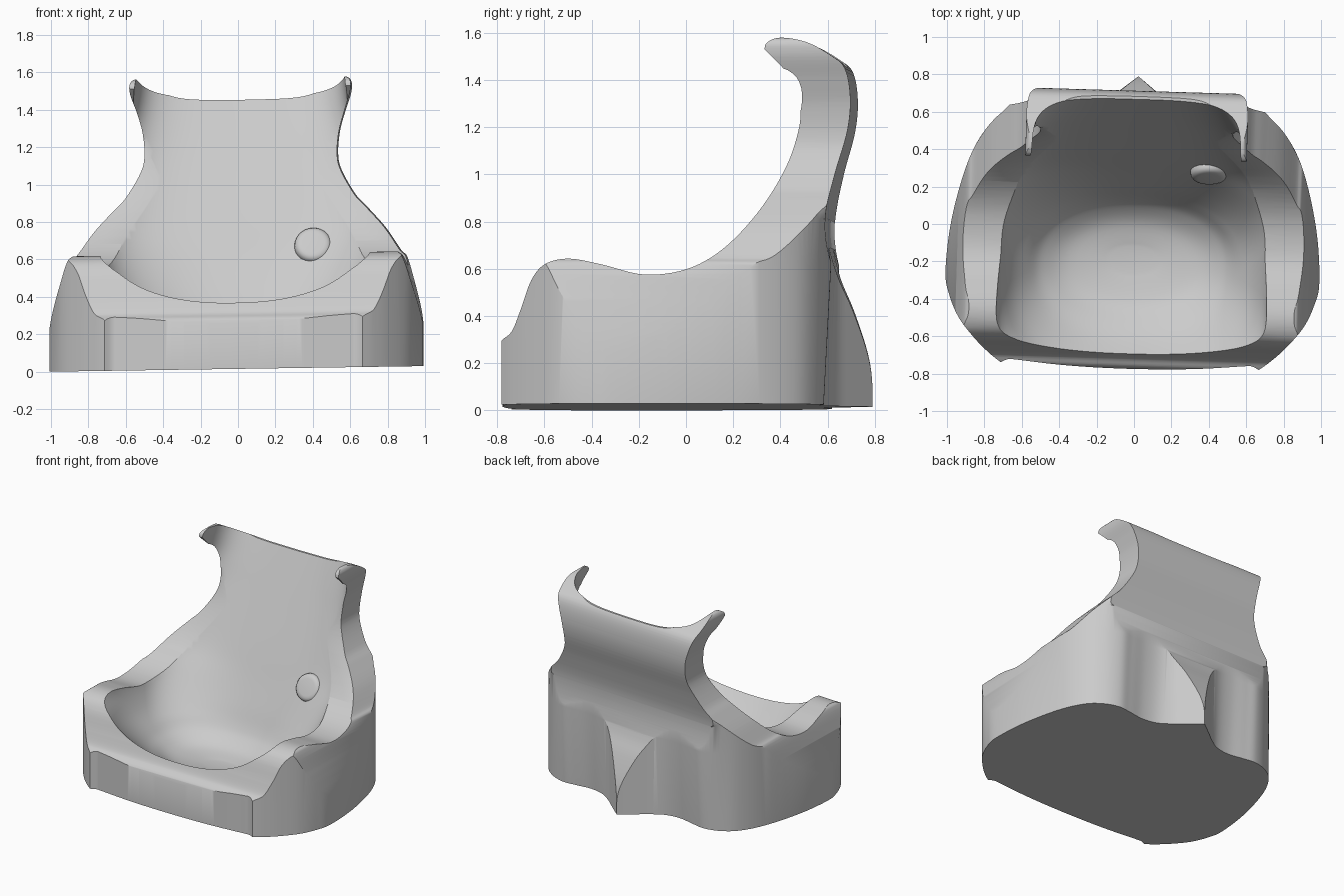
import bpy, bmesh, math
from mathutils import Matrix, Vector

if "Cube" in bpy.data.objects:
    bpy.data.objects.remove(bpy.data.objects["Cube"])

grey = bpy.data.materials.new("plain grey")
grey.use_nodes = True
GREY = (0.6, 0.6, 0.6, 1)
grey.diffuse_color = GREY
grey.node_tree.nodes["Principled BSDF"].inputs["Base Color"].default_value = GREY


def smooth(pts, k=6):
    """Catmull-Rom curve through tuples of any length."""
    p = [pts[0]] + list(pts) + [pts[-1]]
    out = []
    for a, b, c, d in zip(p, p[1:], p[2:], p[3:]):
        for i in range(k):
            t = i / k
            out.append(tuple(
                0.5 * (2 * q + (r - o) * t + (2 * o - 5 * q + 4 * r - s) * t * t
                       + (3 * q - o - 3 * r + s) * t ** 3)
                for o, q, r, s in zip(a, b, c, d)))
    return out + [pts[-1]]


def mirrored(half):
    """Close a half outline that starts and ends on, or near, the centre line."""
    return half + [(-x, y) for x, y in reversed(half) if x > 1e-5]


def loft(name, rings):
    bm = bmesh.new()
    loops = [[bm.verts.new(co) for co in ring] for ring in rings]
    for lo, hi in zip(loops, loops[1:]):
        for i in range(len(lo)):
            j = (i + 1) % len(lo)
            bm.faces.new((lo[i], lo[j], hi[j], hi[i]))
    bm.faces.new(loops[0])
    bm.faces.new(loops[-1])
    bmesh.ops.recalc_face_normals(bm, faces=bm.faces)
    mesh = bpy.data.meshes.new(name)
    bm.to_mesh(mesh)
    bm.free()
    ob = bpy.data.objects.new(name, mesh)
    bpy.context.collection.objects.link(ob)
    return ob


# Plan outline: curved front with lipped corners, bulging sides, chosen back edge
def plan(z, back_y):
    front = smooth([(0, -.775), (.2, -.772), (.4, -.762), (.6, -.744), (.65, -.742), (.69, -.76)])
    back_x = (.71, .6, .5, .38, .27, .18, .1, 0)
    flank = smooth([(.69, -.76), (.75, -.715), (.83, -.64), (.92, -.53), (.975, -.41),
                    (1, -.28), (.975, 0), (.9, .3), (.81, .48)] + list(zip(back_x, back_y)))
    return [(x, y, z) for x, y in mirrored(front + flank[1:])]


# Two hollows meet in a ridge low at the back; higher up the back edge is clear
body = loft("seat_body", [
    plan(.015, (.565, .6, .59, .572, .59, .645, .71, .79)),
    plan(.6, (.575, .628, .626, .618, .624, .65, .705, .79)),
    plan(.8, (.585, .622, .618, .614, .62, .65, .705, .79)),
    plan(.82, (.59, .7, .8, .82, .82, .82, .82, .82)),
    plan(2, (.59, .7, .8, .82, .82, .82, .82, .82))])

# Side profile: stepped front, dipping arm rim, forward curling back
front_edge = smooth([(-.84, -.1), (-.82, .1), (-.785, .23), (-.76, .285), (-.715, .325),
                     (-.675, .42), (-.63, .54), (-.57, .607), (-.47, .63), (-.33, .605),
                     (-.15, .562), (.03, .585), (.18, .67), (.32, .82), (.43, 1.0),
                     (.485, 1.15), (.5, 1.27), (.46, 1.4), (.35, 1.52)])
top_edge = smooth([(.35, 1.52), (.362, 1.55), (.42, 1.57), (.53, 1.55), (.63, 1.495),
                   (.69, 1.44), (.712, 1.32), (.7, 1.18), (.65, 1.0), (.613, .83),
                   (.614, .7), (.65, .56), (.71, .42), (.77, .24), (.79, .1), (.79, -.1)])
side = front_edge + top_edge[1:]
side_cut = loft("side_cutter", [[(x, y, z) for y, z in side] for x in (-1.3, 1.3)])

# Front profile: wide base, narrow waist, flared upper corners
face = [(1.02, -.1)] + smooth([(1, .24), (.978, .34), (.94, .47), (.897, .6), (.86, .64),
                              (.775, .76), (.675, .87), (.61, .94), (.535, 1.07),
                              (.515, 1.16), (.525, 1.28), (.555, 1.39), (.588, 1.49),
                              (.588, 1.55), (.55, 1.57), (.48, 1.53), (.38, 1.48),
                              (.25, 1.458), (0, 1.453)])
face_cut = loft("face_cutter", [[(x, y, z) for x, z in mirrored(face)] for y in (-1.3, 1.3)])

# Hollow: level slices given as height, half width, back, front, squareness
slices = smooth([(.15, .12, -.12, -.26, 2.2), (.18, .34, 0, -.42, 2.2),
                 (.24, .47, .085, -.53, 2.2), (.31, .55, .135, -.63, 2.3),
                 (.44, .65, .195, -.77, 2.4), (.61, .72, .275, -.95, 2.7),
                 (.8, .725, .36, -1.3, 3.6), (1.1, .66, .5, -1.5, 3.8),
                 (1.3, .62, .594, -1.5, 3.5), (1.45, .578, .665, -1.5, 3.5),
                 (1.6, .555, .737, -1.5, 3.5), (1.8, .54, .83, -1.5, 3.5)], 5)


def slice_ring(z, w, back, front, n, count=80):
    ring = []
    for i in range(count):
        a = 2 * math.pi * (i + .5) / count
        c, s = math.cos(a), math.sin(a)
        reach = min(.4 if s > 0 else .55, (back - front) / 2)
        mid = back - reach if s > 0 else front + reach
        ring.append((math.copysign(w * abs(c) ** (2 / n), c),
                     mid + math.copysign(reach * abs(s) ** (2 / n), s), z))
    return ring


hollow = loft("hollow_cutter", [slice_ring(*s) for s in slices])

# Carve the body
cutters = ((side_cut, 'INTERSECT'), (face_cut, 'INTERSECT'), (hollow, 'DIFFERENCE'))
for cutter, operation in cutters:
    mod = body.modifiers.new(cutter.name, 'BOOLEAN')
    mod.object, mod.operation, mod.solver = cutter, operation, 'EXACT'
bpy.context.view_layer.update()
carved = bpy.data.meshes.new_from_object(
    body.evaluated_get(bpy.context.evaluated_depsgraph_get()))
body.modifiers.clear()
body.data = carved
for cutter, _ in cutters:
    bpy.data.objects.remove(cutter)

# Round button on the back panel
button_shape = [(.1, -.04), (.1, .015), (.097, .03), (.088, .042), (.075, .048), (.06, .05)]
button = loft("round_button", [
    [(r * math.cos(a), r * math.sin(a), h)
     for a in (2 * math.pi * i / 40 for i in range(40))] for r, h in button_shape])
out = Vector((0, -.9, .43))
button.data.transform(Matrix.Translation((.402, .287, .662))
                      @ out.to_track_quat('Z', 'Y').to_matrix().to_4x4())

# Slight slope across the width and a small turn of the body, then shading
slope = Matrix.Identity(4)
slope[2][0] = .015
body.data.transform(slope @ Matrix.Rotation(-.03, 4, 'Z'))
button.data.transform(slope)
for ob in (body, button):
    ob.data.materials.clear()
    ob.data.materials.append(grey)
    bpy.ops.object.select_all(action='DESELECT')
    ob.select_set(True)
    bpy.context.view_layer.objects.active = ob
    bpy.ops.object.shade_smooth_by_angle(angle=math.radians(32))
